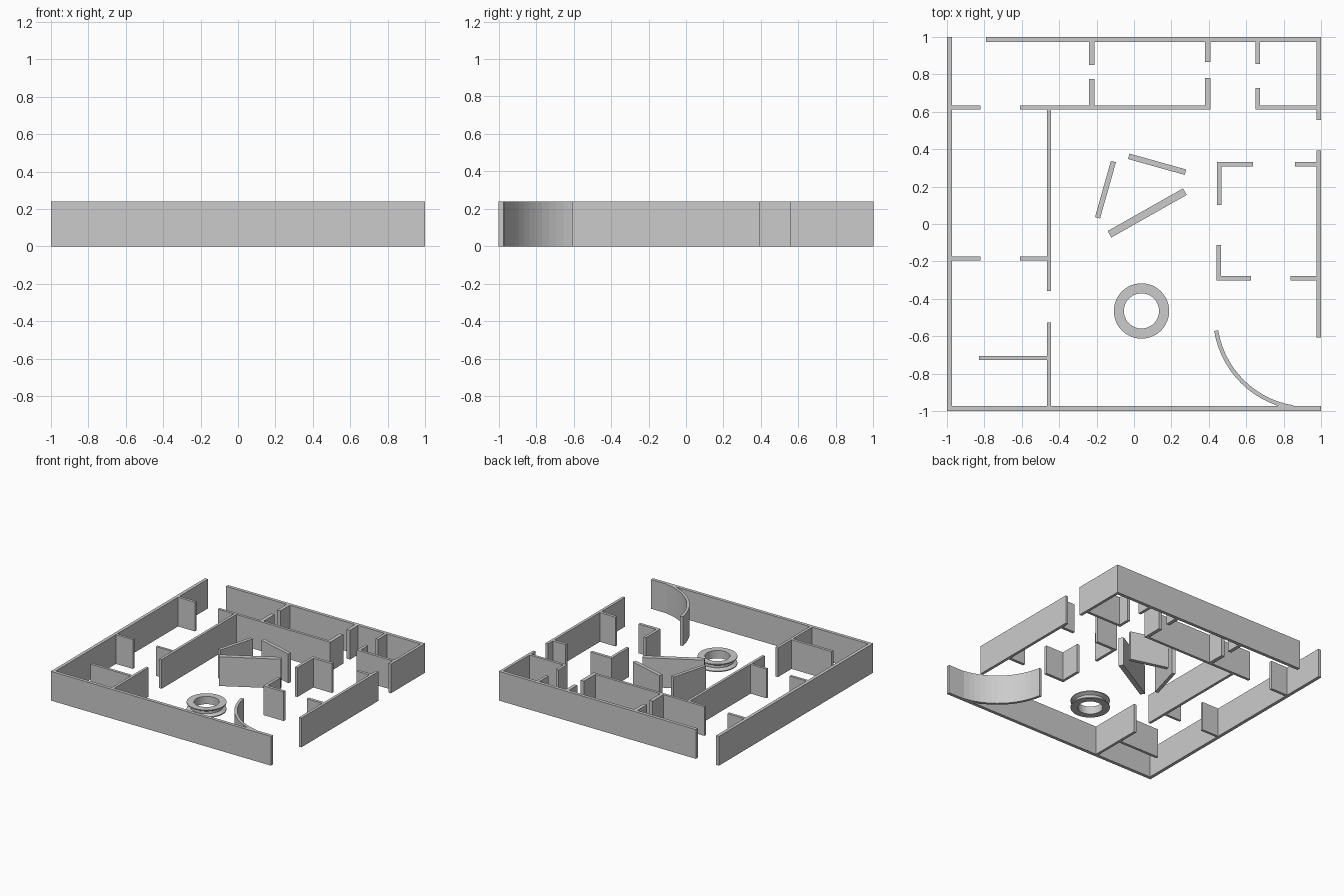
import bpy, bmesh, math

if "Cube" in bpy.data.objects:
    bpy.data.objects.remove(bpy.data.objects["Cube"])

H = 0.24  # wall height


def make_object(name, bm):
    bmesh.ops.recalc_face_normals(bm, faces=bm.faces)
    me = bpy.data.meshes.new(name)
    bm.to_mesh(me)
    bm.free()
    ob = bpy.data.objects.new(name, me)
    bpy.context.collection.objects.link(ob)
    return ob


def prism(name, outline):
    """Extrude a floor outline up to wall height."""
    bm = bmesh.new()
    face = bm.faces.new([bm.verts.new((x, y, 0)) for x, y in outline])
    top = bmesh.ops.extrude_face_region(bm, geom=[face])
    verts = [g for g in top["geom"] if isinstance(g, bmesh.types.BMVert)]
    bmesh.ops.translate(bm, verts=verts, vec=(0, 0, H))
    return make_object(name, bm)


def wall(name, x0, x1, y0, y1):
    return prism(name, [(x0, y0), (x1, y0), (x1, y1), (x0, y1)])


def panel(name, ax, ay, bx, by, t):
    d = math.hypot(bx - ax, by - ay)
    nx, ny = -(by - ay) / d * t / 2, (bx - ax) / d * t / 2
    return prism(name, [(ax + nx, ay + ny), (ax - nx, ay - ny),
                        (bx - nx, by - ny), (bx + nx, by + ny)])


# Outer walls
wall("outer_wall_left", -1, -0.973, -1, 1)
wall("outer_wall_front", -1, 1, -1, -0.973)
wall("outer_wall_back", -0.79, 1, 0.973, 1)
wall("outer_wall_right_back", 0.977, 1, 0.555, 1)
wall("outer_wall_right_front", 0.977, 1, -0.607, 0.393)

# Corridor wall along the back rooms
for i, (a, b) in enumerate([(-0.98, -0.82), (-0.61, 0.41), (0.65, 0.98)]):
    wall(f"corridor_wall_{i}", a, b, 0.611, 0.633)

# Back room dividers, each with a doorway
for i, (a, b, door_lo, door_hi) in enumerate([(-0.24, -0.21, 0.775, 0.85),
                                              (0.38, 0.41, 0.78, 0.867),
                                              (0.65, 0.673, 0.727, 0.855)]):
    wall(f"divider_{i}_front", a, b, 0.611, door_lo)
    wall(f"divider_{i}_back", a, b, door_hi, 0.98)

# Left wing walls
wall("wing_wall_back", -0.465, -0.443, -0.358, 0.62)
wall("wing_wall_front", -0.465, -0.443, -0.98, -0.527)
wall("wing_partition_outer", -0.98, -0.82, -0.194, -0.174)
wall("wing_partition_inner", -0.61, -0.46, -0.194, -0.174)
wall("wing_partition_front", -0.829, -0.46, -0.727, -0.705)

# Right room corners and stubs
wall("room_back_corner_side", 0.445, 0.468, 0.102, 0.332)
wall("room_back_corner_end", 0.445, 0.637, 0.308, 0.332)
wall("room_back_stub", 0.861, 0.98, 0.308, 0.332)
wall("room_front_corner_side", 0.442, 0.465, -0.302, -0.112)
wall("room_front_corner_end", 0.442, 0.626, -0.302, -0.278)
wall("room_front_stub", 0.837, 0.98, -0.302, -0.278)

# Free-standing angled panels
panel("angled_panel_left", -0.11, 0.334, -0.195, 0.033, 0.028)
panel("angled_panel_back", -0.028, 0.362, 0.275, 0.277, 0.03)
panel("angled_panel_front", -0.131, -0.055, 0.272, 0.173, 0.04)

# Curved corner wall
cx, cy, n = 0.93, -0.49, 14
angles = [math.radians(189.3 + (261 - 189.3) * i / n) for i in range(n + 1)]
arc = lambda r, seq: [(cx + r * math.cos(a), cy + r * math.sin(a)) for a in seq]
prism("curved_wall", arc(0.486, angles) + arc(0.508, reversed(angles)))

# Round counter: ring with a waisted outer side
profile = [(0.094, 0), (0.148, 0), (0.148, 0.008), (0.122, 0.022),
           (0.122, 0.042), (0.148, 0.056), (0.148, 0.064), (0.094, 0.064)]
bm = bmesh.new()
seg = 48
rings = [[bm.verts.new((0.04 + r * math.cos(2 * math.pi * k / seg),
                        -0.465 + r * math.sin(2 * math.pi * k / seg), z))
          for k in range(seg)] for r, z in profile]
for i, a in enumerate(rings):
    b = rings[(i + 1) % len(rings)]
    for k in range(seg):
        m = (k + 1) % seg
        bm.faces.new((a[k], a[m], b[m], b[k]))
ring = make_object("round_counter", bm)
bpy.context.view_layer.objects.active = ring
ring.select_set(True)
bpy.ops.object.shade_smooth_by_angle(angle=math.radians(30))
